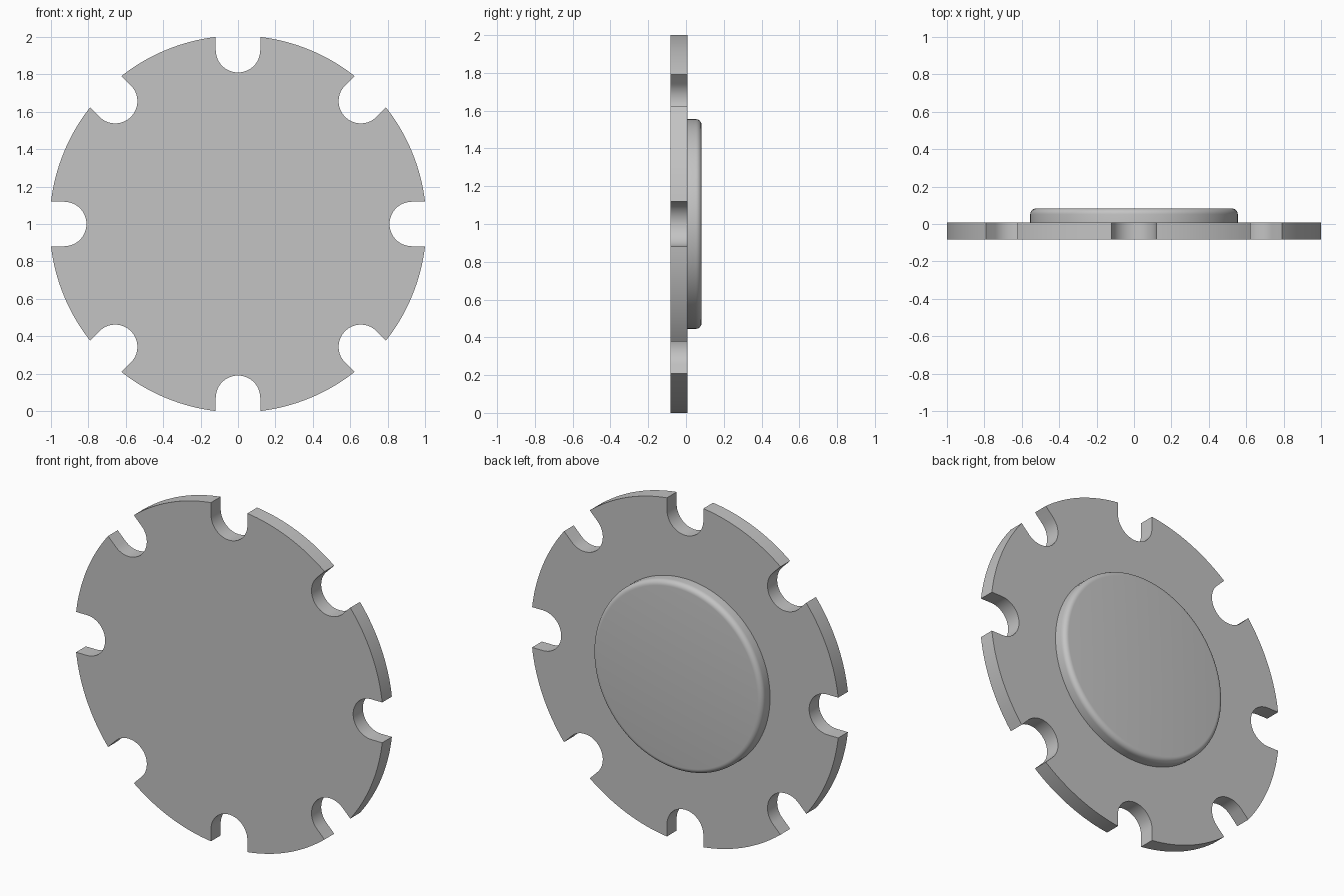
import bpy
import bmesh
from math import sin, cos, pi, sqrt, asin, radians
from mathutils import Matrix, Vector

cube = bpy.data.objects.get("Cube")
if cube:
    bpy.data.objects.remove(cube, do_unlink=True)

CENTRE_Z = 1.0
BACK, STEP, FRONT = 0.0825, 0.008, -0.0825   # depth planes along y
SLOT_HALF = 0.119                            # half width of each slot
SLOT_DEPTH = 0.929                           # distance to slot arc centre
RADIUS = sqrt(1 + SLOT_HALF ** 2)
SLOTS = 8

grey = bpy.data.materials.new("plain grey")
grey.use_nodes = True
colour = (0.55, 0.55, 0.55, 1)
grey.diffuse_color = colour
grey.node_tree.nodes["Principled BSDF"].inputs["Base Color"].default_value = colour


def finish(bm, name):
    """Turn a bmesh into a smooth-shaded object with sharp edges kept."""
    bmesh.ops.recalc_face_normals(bm, faces=bm.faces)
    mesh = bpy.data.meshes.new(name)
    bm.to_mesh(mesh)
    bm.free()
    mesh.materials.append(grey)
    obj = bpy.data.objects.new(name, mesh)
    bpy.context.collection.objects.link(obj)
    bpy.ops.object.select_all(action='DESELECT')
    obj.select_set(True)
    bpy.context.view_layer.objects.active = obj
    bpy.ops.object.shade_smooth_by_angle(angle=radians(30))
    return obj


def slotted_outline(slot_steps=24, rim_steps=16):
    """Outline of the disc: a round-bottomed slot, then a rim arc, repeated."""
    sector = 2 * pi / SLOTS
    tip = asin(SLOT_HALF / RADIUS)
    unit = []
    for i in range(slot_steps + 1):
        a = -pi / 2 - pi * i / slot_steps
        unit.append(Vector((SLOT_DEPTH + SLOT_HALF * cos(a), SLOT_HALF * sin(a))))
    for i in range(rim_steps + 1):
        a = tip + (sector - 2 * tip) * i / rim_steps
        unit.append(Vector((RADIUS * cos(a), RADIUS * sin(a))))
    return [Matrix.Rotation(sector * k, 2) @ p for k in range(SLOTS) for p in unit]


# Slotted plate
bm = bmesh.new()
plate = bm.faces.new([bm.verts.new((p.x, FRONT, CENTRE_Z + p.y))
                      for p in slotted_outline()])
extruded = bmesh.ops.extrude_face_region(bm, geom=[plate], use_keep_orig=True)
moved = [g for g in extruded["geom"] if isinstance(g, bmesh.types.BMVert)]
bmesh.ops.translate(bm, verts=moved, vec=(0, STEP - FRONT, 0))
finish(bm, "slotted_plate")

# Raised round boss on the back, with a rounded rim
bm = bmesh.new()
depth = BACK - STEP
bmesh.ops.create_cone(bm, cap_ends=True, segments=128, radius1=0.555, radius2=0.555,
                      depth=depth)
rim = [e for e in bm.edges if all(v.co.z > 0 for v in e.verts)]
bmesh.ops.bevel(bm, geom=rim, offset=0.03, segments=6, profile=0.5, affect='EDGES')
place = Matrix.Translation((0, (BACK + STEP) / 2, CENTRE_Z)) @ Matrix.Rotation(-pi / 2, 4, 'X')
bmesh.ops.transform(bm, matrix=place, verts=bm.verts)
finish(bm, "raised_boss")
